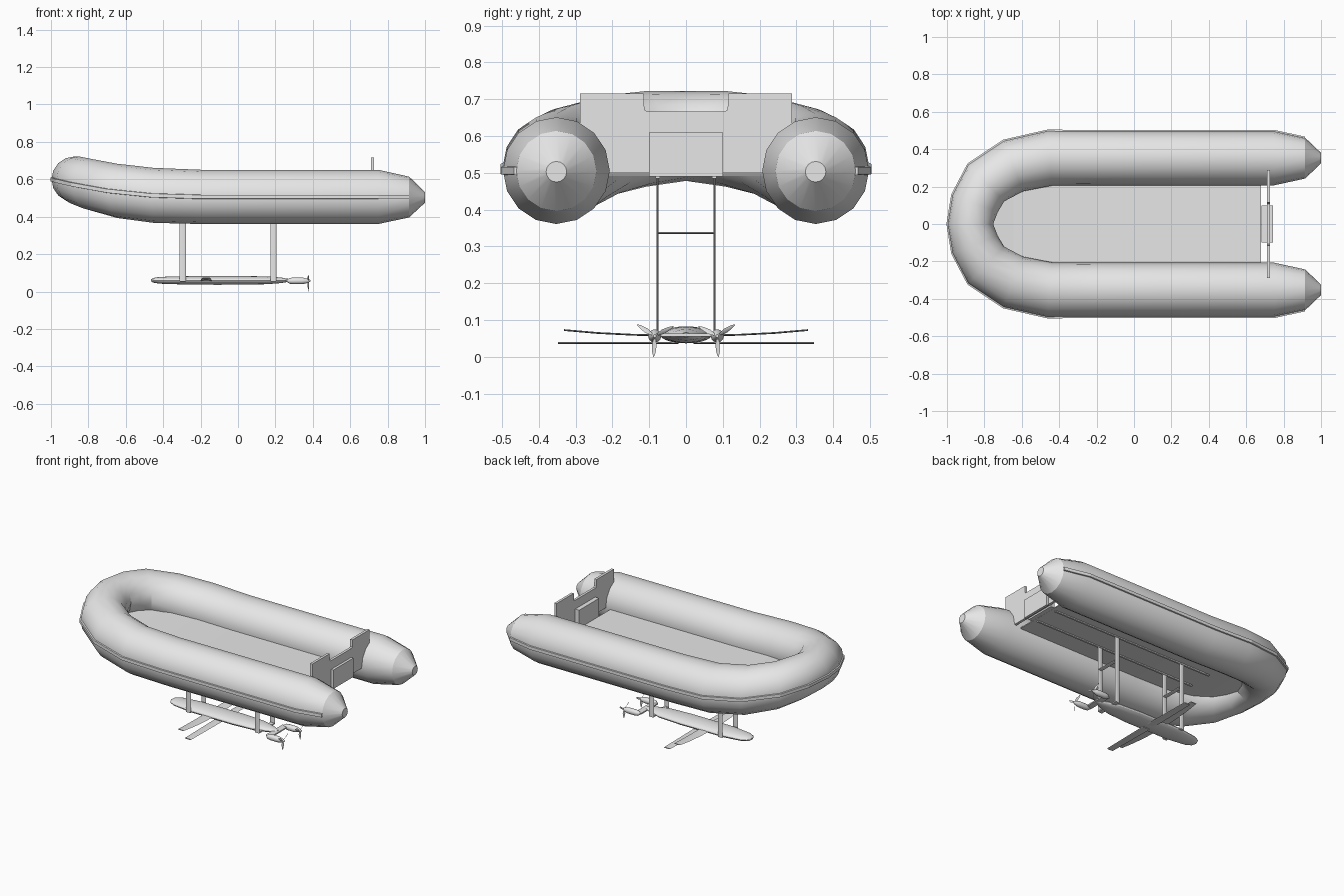
import bpy, bmesh
from math import sin, cos, pi, radians
from mathutils import Vector, Matrix

cube = bpy.data.objects.get("Cube")
if cube:
    bpy.data.objects.remove(cube)

grey = bpy.data.materials.new("light_grey")
grey.use_nodes = True
grey.diffuse_color = (0.8, 0.8, 0.8, 1)
grey.node_tree.nodes["Principled BSDF"].inputs["Base Color"].default_value = (0.8, 0.8, 0.8, 1)


def finish(name, bm, smooth=False):
    bmesh.ops.recalc_face_normals(bm, faces=bm.faces)
    mesh = bpy.data.meshes.new(name)
    bm.to_mesh(mesh)
    bm.free()
    mesh.materials.append(grey)
    obj = bpy.data.objects.new(name, mesh)
    bpy.context.collection.objects.link(obj)
    if smooth:
        bpy.ops.object.select_all(action='DESELECT')
        obj.select_set(True)
        bpy.context.view_layer.objects.active = obj
        bpy.ops.object.shade_smooth_by_angle(angle=radians(30))
    return obj


def loft(name, rings, smooth=True):
    """Skin a list of closed rings and cap both ends."""
    bm = bmesh.new()
    loops = [[bm.verts.new(p) for p in ring] for ring in rings]
    for a, b in zip(loops, loops[1:]):
        for i in range(len(a)):
            j = (i + 1) % len(a)
            bm.faces.new((a[i], a[j], b[j], b[i]))
    bm.faces.new(loops[0])
    bm.faces.new(loops[-1])
    return finish(name, bm, smooth)


def ellipse(center, u, v, n):
    c = Vector(center)
    return [c + Vector(u) * cos(2 * pi * i / n) + Vector(v) * sin(2 * pi * i / n) for i in range(n)]


def box(name, x, y, z):
    bm = bmesh.new()
    bmesh.ops.create_cube(bm, size=1)
    for v in bm.verts:
        v.co = [(r[0] + r[1]) / 2 + c * (r[1] - r[0]) for r, c in zip((x, y, z), v.co)]
    return finish(name, bm)


# Centre line of the tube: x, y, z, radius, from one stern tip to the other
half = [(1, .352, .503, .028), (.915, .352, .505, .109), (.75, .352, .506, .145),
        (-.2, .352, .506, .145), (-.45, .352, .514, .147), (-.645, .31, .538, .145),
        (-.79, .22, .572, .138), (-.85, .11, .592, .13)]
path = half + [(-.875, 0, .6, .122)] + [(x, -y, z, r) for x, y, z, r in reversed(half)]
centers = [Vector(p[:3]) for p in path]
up = Vector((0, 0, 1))


def outward(i):
    t = centers[min(i + 1, len(path) - 1)] - centers[max(i - 1, 0)]
    return Vector((t.y, -t.x, 0)).normalized()


loft("inflatable_tube", [ellipse(c, outward(i) * p[3], up * p[3], 16)
                         for i, (c, p) in enumerate(zip(centers, path))])

# Rubbing strake around the outside of the tube
strake = []
for i in range(1, len(path) - 1):
    r, n = path[i][3], outward(i)
    strake.append([centers[i] + n * (r + a) + up * b
                   for a, b in ((-.012, -.013), (.006, -.01), (.006, .01), (-.012, .013))])
loft("rubbing_strake", strake, False)

# Floor, rising a little toward the bow
floor_line = [(.68, .3, .506)] + [p[:3] for p in half[3:]]
rings = []
for x, y, z in floor_line:
    h = .497 + (z - .506) * .5
    rings.append([(x, -y, h - .006), (x, y, h - .006), (x, y, h), (x, -y, h)])
loft("floor", rings, False)

# Transom board with a notch, and its two pads
side = [(.288, .5), (.288, .716), (.115, .716), (.113, .672), (.106, .666)]
outline = side + [(-y, z) for y, z in reversed(side)]
loft("transom", [[(x, y, z) for y, z in outline] for x in (.71, .726)], False)
box("transom_inner_pad", (.682, .71), (-.1, .1), (.49, .61))
box("transom_outer_pad", (.726, .742), (-.1, .1), (.49, .61))

# Struts, cross bars and stringers carrying the underwater pod
for name, x in (("front", -.295), ("rear", .19)):
    for label, s in (("left", 1), ("right", -1)):
        rings = [ellipse((x, s * .077, z), (.017, 0, 0), (0, .003, 0), 10) for z in (.055, .495)]
        loft(f"{name}_{label}_strut", rings)
    rings = [ellipse((x, y, .337), (.014, 0, 0), (0, 0, .003), 10) for y in (-.077, .077)]
    loft(f"{name}_cross_bar", rings)
    box(f"{name}_pod_mount", (x - .014, x + .014), (-.079, .079), (.054, .062))
for s in (-1, 1):
    box("floor_stringer", (-.5, .66), (s * .077 - .006, s * .077 + .006), (.484, .492))

# Flattened pod body
stations = [(-.465, .012, .005), (-.455, .032, .012), (-.42, .05, .018), (-.3, .067, .022),
            (0, .07, .023), (.15, .06, .021), (.23, .036, .015), (.28, .012, .006)]
loft("pod_body", [ellipse((x, 0, .06), (0, w, 0), (0, 0, h), 20) for x, w, h in stations])
box("motor_bracket", (.255, .295), (-.085, .085), (.055, .063))

# Wings: an upper pair curving upward and a flat lower pair
for label, s in (("left", 1), ("right", -1)):
    upper = [(.04, .058, .034), (.14, .06, .031), (.24, .065, .027), (.332, .073, .021)]
    loft(f"upper_{label}_wing", [ellipse((-.17, s * y, z), (c, 0, 0), (0, 0, .0025), 10)
                                 for y, z, c in upper])
    loft(f"lower_{label}_wing", [ellipse((-.11, s * y, .038), (c, 0, 0), (0, 0, .003), 10)
                                 for y, c in ((.02, .027), (.347, .022))])

    # Motor and three-bladed propeller
    cy, cz = s * .085, .057
    motor = [(.262, .005), (.275, .015), (.295, .018), (.345, .018), (.37, .012), (.388, .004)]
    loft(f"{label}_motor", [ellipse((x, cy, cz), (0, r, 0), (0, 0, r), 12) for x, r in motor])
    for k in range(3):
        turn = Matrix.Rotation(2 * pi * k / 3 + s * .05, 3, 'X')
        hub = Vector((.376, cy, cz))
        blade = []
        for d, w, twist in ((.006, .004, .9), (.025, .008, .6), (.045, .005, .4), (.057, .001, .3)):
            u = Vector((sin(twist), cos(twist), 0))
            v = Vector((-u.y, u.x, 0))
            ring = ellipse((0, 0, -d), u * w, v * .001, 6)
            blade.append([hub + turn @ p for p in ring])
        loft(f"{label}_propeller_blade", blade)
